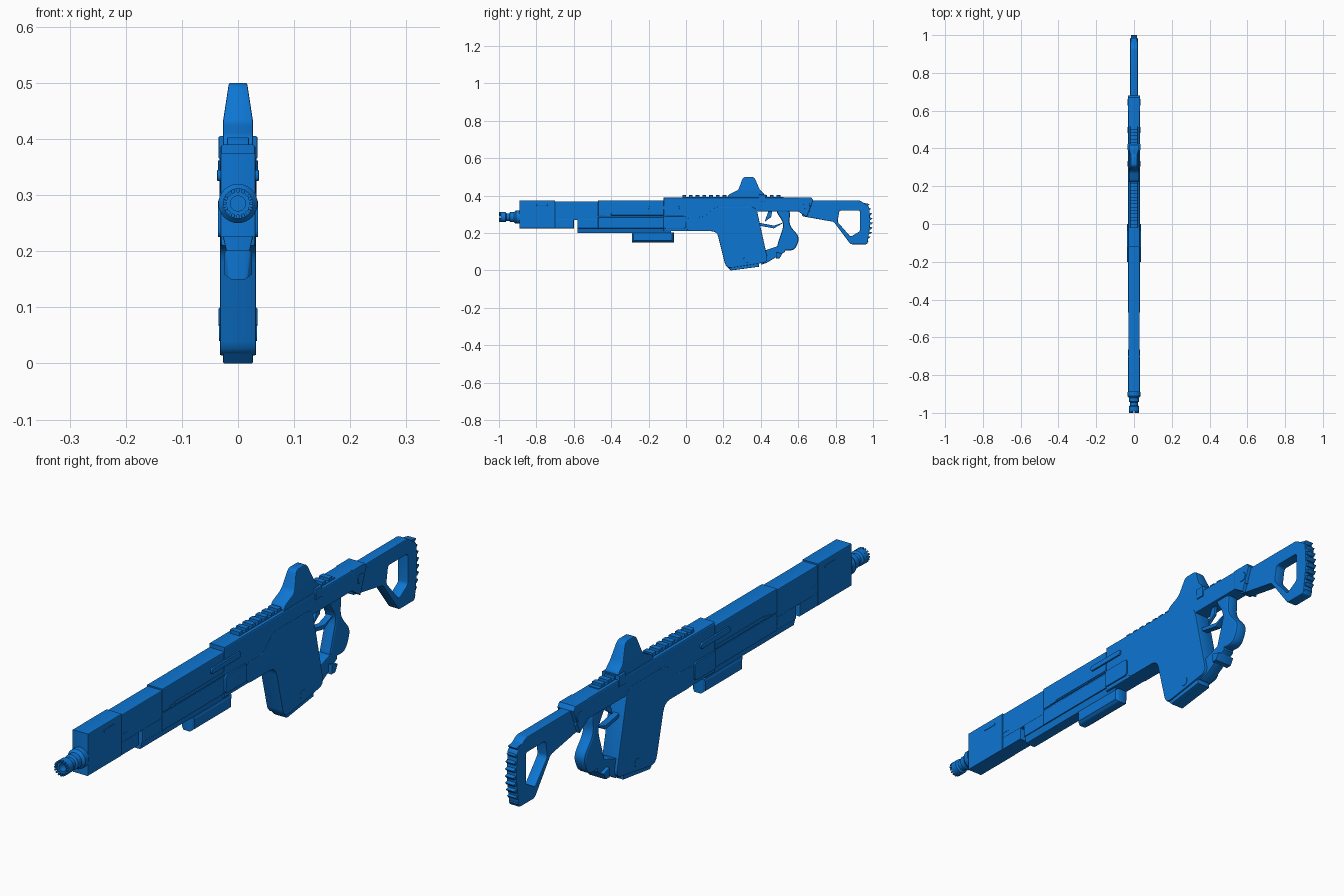
import bpy, bmesh, math
from mathutils import Vector, Matrix

cube = bpy.data.objects.get("Cube")
if cube:
    bpy.data.objects.remove(cube)

BLUE = (.004, .18, .65, 1)
material = bpy.data.materials.new("blue polymer")
material.use_nodes = True
material.diffuse_color = BLUE
material.node_tree.nodes["Principled BSDF"].inputs["Base Color"].default_value = BLUE

# Shared stations along the length, heights and half widths
NOSE, SEAM, GAP, STEP, HEAD, TAIL = -.89, -.7, -.6, -.47, -.12, .66
KEEL, CHIN, BORE, ROOF, LID, DECK = .2, .225, .285, .315, .375, .39
SLIM, INNER, BODY, PROUD = .02, .027, .031, .035
BEVEL = .003


def finish(obj):
    """Give the object its colour and crisp smooth shading."""
    bpy.ops.object.select_all(action='DESELECT')
    obj.select_set(True)
    bpy.context.view_layer.objects.active = obj
    if obj.type == 'CURVE':
        bpy.ops.object.convert(target='MESH')
        obj = bpy.context.object
    obj.data.materials.clear()
    obj.data.materials.append(material)
    bpy.ops.object.shade_smooth_by_angle(angle=math.radians(30))
    return obj


def rounded(points, radius, steps=4):
    """Round every corner of a closed outline."""
    corners = [Vector(point) for point in points]
    result = []
    for previous, corner, following in zip(corners[-1:] + corners, corners,
                                           corners[1:] + corners[:1]):
        before, after = previous - corner, following - corner
        start = corner + before.normalized() * min(radius, before.length * .45)
        end = corner + after.normalized() * min(radius, after.length * .45)
        for step in range(steps + 1):
            t = step / steps
            result.append(start.lerp(corner, t).lerp(corner.lerp(end, t), t))
    return result


def slab(name, outline, half, hole=None, radius=0, bevel=BEVEL, centre=0, width=None):
    """Extrude a (y, z) side profile across x; width(z) scales it sideways."""
    curve = bpy.data.curves.new(name, 'CURVE')
    curve.dimensions = '2D'
    curve.fill_mode = 'BOTH'
    curve.extrude = half - bevel
    curve.bevel_depth = bevel
    curve.bevel_resolution = 1
    curve.offset = -bevel
    for loop in filter(None, (outline, hole)):
        points = rounded(loop, radius) if radius else loop
        spline = curve.splines.new('POLY')
        spline.points.add(len(points) - 1)
        for target, (y, z) in zip(spline.points, points):
            target.co = (y, z, 0, 1)
        spline.use_cyclic_u = True
    obj = bpy.data.objects.new(name, curve)
    bpy.context.collection.objects.link(obj)
    obj = finish(obj)
    for vertex in obj.data.vertices:
        y, z, x = vertex.co
        scale = width(z) if width else 1
        vertex.co = (centre + x * scale, y, z)
    return obj


def rectangle(back, front, bottom, top):
    return [(back, bottom), (front, bottom), (front, top), (back, top)]


def box(name, back, front, bottom, top, half, **options):
    return slab(name, rectangle(back, front, bottom, top), half, **options)


def lathe(name, rings, sides=32):
    """Revolve (y, radius) rings around the bore axis."""
    bm = bmesh.new()
    verts = [bm.verts.new((radius, y, BORE)) for y, radius in rings]
    edges = [bm.edges.new(pair) for pair in zip(verts, verts[1:])]
    bmesh.ops.spin(bm, geom=verts + edges, cent=(0, 0, BORE), axis=(0, 1, 0),
                   angle=math.tau, steps=sides)
    bmesh.ops.remove_doubles(bm, verts=bm.verts, dist=BEVEL / 10)
    bmesh.ops.recalc_face_normals(bm, faces=bm.faces)
    mesh = bpy.data.meshes.new(name)
    bm.to_mesh(mesh)
    bm.free()
    obj = bpy.data.objects.new(name, mesh)
    bpy.context.collection.objects.link(obj)
    return finish(obj)


# Barrel with a stepped, hollow muzzle and a ring of teeth
bore_hole = INNER / 2
lathe("barrel", [(NOSE, 0), (NOSE, PROUD), (-.91, PROUD), (-.92, INNER), (-.94, INNER),
                 (-.945, SLIM), (-.96, SLIM), (-.965, INNER), (-.99, INNER),
                 (-.99, bore_hole), (-.95, bore_hole), (-.95, 0)])
TEETH = 16
for index in range(TEETH):
    tooth = box("muzzle_tooth", -1, -.98, SLIM, INNER, BEVEL, bevel=BEVEL / 3)
    tooth.data.transform(Matrix.Translation((0, 0, BORE))
                         @ Matrix.Rotation(math.tau * index / TEETH, 4, 'Y'))

# Handguard shells, with a notch behind GAP in the lower edge
notch_end, notch_top = GAP + SLIM, .27
box("handguard_front", NOSE, SEAM, CHIN, LID, BODY)
box("handguard_middle", SEAM, STEP, notch_top, .37, .03)
box("handguard_lower_front", SEAM, GAP, CHIN, notch_top + BEVEL, .03)
box("handguard_lower_middle", notch_end, STEP, CHIN, notch_top + BEVEL, .03)
box("handguard_rear_upper", STEP, HEAD, .29, LID, BODY)
box("handguard_rear_lower", STEP, HEAD, CHIN, BORE, BODY)
box("handguard_core", notch_end, 0, .25, .35, INNER)


def keel_width(z):
    return 1 if z > .21 else .7


box("handguard_keel", notch_end, -.08, KEEL, .24, .03, width=keel_width)

# Underbarrel module, narrower along its belly
module_start, module_end, belly = -.29, -.065, .15
box("underbarrel_module", module_start, module_end, belly, KEEL + BEVEL, .025,
    bevel=.009, width=lambda z: .75 if z < belly + BEVEL else 1)

# Receiver and magazine housing
slab("receiver", [(HEAD, .21), (.1, .21), (.15, ROOF), (TAIL, ROOF), (TAIL, DECK),
                  (HEAD, DECK)], BODY, bevel=.005)
slab("lower_housing", [(0, .21), (.165, .21), (.215, .01), (.44, .045), (.375, .34),
                       (.15, .34), (.1, BORE), (0, BORE)], .0325, radius=.03)
slab("magazine_base", [(.22, .02), (.24, 0), (.39, .02), (.39, .04)], INNER)

# Collar between receiver and stock
slab("stock_collar", [(.6, ROOF), (.645, BORE), (.68, LID), (.67, DECK), (.6, DECK)], .033)

# Skeleton stock with a ribbed shoulder pad
slab("stock", [(.62, .29), (.79, .26), (.88, .14), (.97, .14), (.985, .25), (.98, .34),
               (.93, LID), (.62, LID)], SLIM, radius=.01,
     hole=[(.82, .32), (.93, .32), (.93, .21), (.88, .18), (.81, .26)])
RIBS, rib_low, rib_high = 9, .145, .345
rib_pitch = (rib_high - rib_low) / (RIBS - 1)
for index in range(RIBS):
    z = rib_low + index * rib_pitch
    y = .98 - 2 * (z - .25) ** 2
    slab("pad_rib", [(y - SLIM, z), (y + .01, z), (y + SLIM, z + .01),
                     (y - SLIM, z + .018)], SLIM * .85, bevel=BEVEL / 2)

# Pistol grip, trigger and guard
slab("grip", [(.475, .325), (.525, .25), (.48, .11), (.58, .105), (.61, .175),
              (.55, .245), (.56, .325)], .022, radius=.03, bevel=.008)
slab("trigger_guard", [(.39, .255), (.39, .24), (.47, CHIN), (.53, .26), (.47, .24)],
     .012, bevel=BEVEL / 2)
slab("trigger", [(.44, ROOF), (.42, .26), (.455, BORE), (.46, ROOF)],
     .006, bevel=BEVEL / 2)

# Brace joining the magazine housing to the grip
slab("lower_brace", [(.4, .03), (.43, .04), (.53, .1), (.53, .13), (.49, .13), (.4, .1)],
     .022)
slab("brace_clasp", [(.48, .065), (.5, .065), (.515, .09), (.48, .1)], PROUD)

# Hooded sight, narrowing upward, clamped to the receiver
hood_base, hood_top = .43, .5


def hood_width(z):
    rise = (z - hood_base) / (hood_top - hood_base)
    return 1 - .4 * max(0, rise)


slab("sight_hood", [(.22, .38), (.225, .405), (.28, hood_base), (.305, hood_top),
                    (.365, hood_top), (.395, hood_base), (.42, .41), (.42, .38)],
     INNER, radius=.015, width=hood_width)
box("sight_clamp", .39, .425, .365, .405, PROUD)

# Top rail teeth in front of and behind the sight
rail_start, rail_end, pitch = -.02, .52, .036
box("rail_base", rail_start, rail_end, LID, DECK + BEVEL, SLIM)
for index in range(int((rail_end - rail_start) / pitch)):
    y = rail_start + index * pitch
    if not .22 < y < .41:
        box("rail_tooth", y, y + SLIM, LID, .403, SLIM)

# Raised details repeated on both sides
PLATE = .005
for side, sign in (("left", 1), ("right", -1)):
    def detail(name, outline, reach, radius=0):
        slab(f"{side}_{name}", outline, PLATE, radius=radius, bevel=BEVEL / 2,
             centre=sign * (reach - PLATE))

    def pin(name, y, z, size, reach):
        detail(name, rectangle(y - size, y + size, z - size, z + size), reach, size)

    detail("charging_bar", rectangle(-.2, -.035, .325, .345), .037, .009)
    detail("receiver_panel", rectangle(HEAD, 0, CHIN, .29), .036, .012)
    detail("side_rib", rectangle(-.4, HEAD, .295, .305), .033)
    detail("front_vent", rectangle(-.8, -.74, .345, .355), .0325, PLATE)
    detail("front_seam_tab", rectangle(SEAM, SEAM + PROUD, .29, .3), BODY)
    detail("rear_seam_tab", rectangle(-.43, -.4, .29, .3), .033)
    pin("housing_pin", .32, .055, .015, .034)
    pin("collar_pin", .645, .345, .017, .0355)
